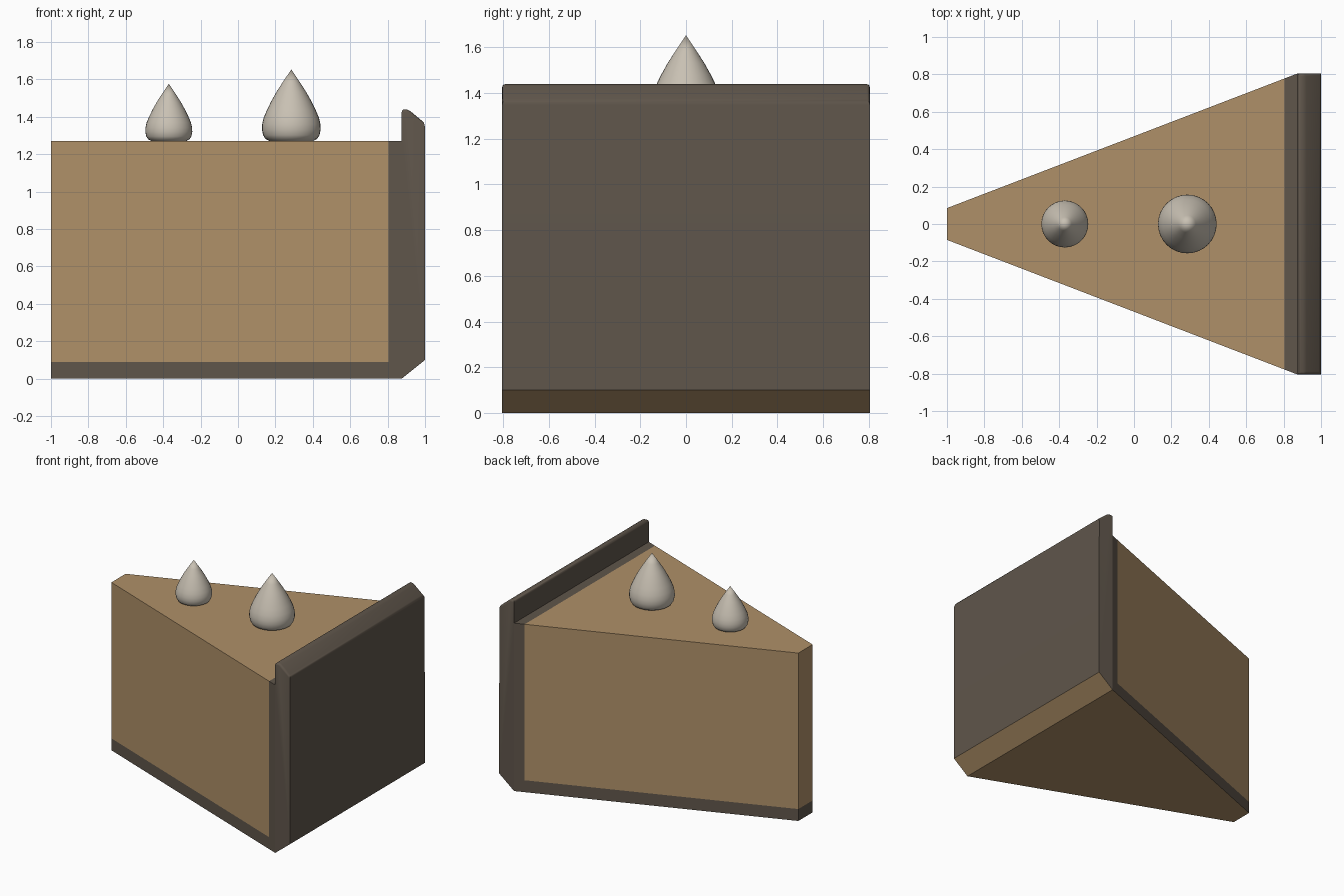
import bpy, bmesh, math

if "Cube" in bpy.data.objects:
    bpy.data.objects.remove(bpy.data.objects["Cube"])


def material(name, rgb):
    m = bpy.data.materials.new(name)
    m.diffuse_color = (*rgb, 1)
    m.use_nodes = True
    m.node_tree.nodes["Principled BSDF"].inputs["Base Color"].default_value = m.diffuse_color
    return m


TAN = material("filling_tan", (0.43, 0.28, 0.14))
CRUST = material("crust_brown", (0.115, 0.092, 0.070))
CREAM = material("cream", (0.58, 0.53, 0.45))


def half_width(x):
    # wedge plan: narrow tip, widening to the back crust
    return min(0.085 + (x + 1) * 0.384, 0.805)


def finish(name, bm, mats, smooth=False):
    me = bpy.data.meshes.new(name)
    bm.to_mesh(me)
    bm.free()
    for m in mats:
        me.materials.append(m)
    ob = bpy.data.objects.new(name, me)
    bpy.context.collection.objects.link(ob)
    if smooth:
        bpy.ops.object.select_all(action='DESELECT')
        ob.select_set(True)
        bpy.context.view_layer.objects.active = ob
        bpy.ops.object.shade_smooth_by_angle(angle=math.radians(40))
    return ob


def slab(name, profile, mats, hidden=(), underside=(), bevel_above=None):
    """Side profile (x, z), counter-clockwise, spread across the wedge width.
    Edges in hidden touch a neighbouring part; underside ones use material 1."""
    bm = bmesh.new()
    front = [bm.verts.new((x, -half_width(x), z)) for x, z in profile]
    back = [bm.verts.new((x, half_width(x), z)) for x, z in profile]
    bm.faces.new(front)
    bm.faces.new(back[::-1])
    n = len(profile)
    for i in range(n):
        if i in hidden:
            continue
        j = (i + 1) % n
        f = bm.faces.new((front[i], back[i], back[j], front[j]))
        f.material_index = int(i in underside)
    if bevel_above is not None:
        edges = [e for e in bm.edges if all(v.co.z > bevel_above for v in e.verts)]
        bmesh.ops.bevel(bm, geom=edges, offset=0.016, segments=3, profile=0.5,
                        affect='EDGES')
    return finish(name, bm, mats, bevel_above is not None)


# Filling wedge
slab("filling", [(-1, 0.09), (0.805, 0.09), (0.805, 1.27), (-1, 1.27)],
     [TAN], hidden=(0, 1))

# Crust floor and inner back wall, with a tan underside
slab("crust_base", [(-1, 0), (0.875, 0), (0.875, 1.27), (0.805, 1.27),
                    (0.805, 0.09), (-1, 0.09)],
     [CRUST, TAN], hidden=(1, 3, 4), underside=(0,))

# Outer back crust with raised, rounded lip and slanted foot
slab("crust_rim", [(0.875, 0), (1, 0.1), (1, 1.365), (0.91, 1.44),
                   (0.875, 1.44), (0.875, 1.27)],
     [CRUST, TAN], hidden=(5,), underside=(0,), bevel_above=1.3)


def dollop(name, x, scale, segments=32):
    # teardrop profile (radius, height) turned about its own axis
    profile = [(0.115, 0), (0.138, 0.012), (0.151, 0.032), (0.157, 0.062),
               (0.156, 0.09), (0.148, 0.125), (0.131, 0.165), (0.108, 0.212),
               (0.080, 0.262), (0.046, 0.315), (0, 0.383)]
    bm = bmesh.new()
    vs = [bm.verts.new((r, 0, z)) for r, z in profile]
    es = [bm.edges.new(p) for p in zip(vs, vs[1:])]
    bmesh.ops.spin(bm, geom=vs + es, cent=(0, 0, 0), axis=(0, 0, 1),
                   angle=math.tau, steps=segments)
    bmesh.ops.remove_doubles(bm, verts=bm.verts, dist=1e-4)
    bmesh.ops.recalc_face_normals(bm, faces=bm.faces)
    if sum(f.normal.dot(f.calc_center_median()) for f in bm.faces) < 0:
        bmesh.ops.reverse_faces(bm, faces=bm.faces)
    ob = finish(name, bm, [CREAM], True)
    ob.location = (x, 0, 1.27)
    ob.scale = (scale,) * 3


# Two cream dollops on top
dollop("large_cream_dollop", 0.285, 1.0)
dollop("small_cream_dollop", -0.37, 0.8)
